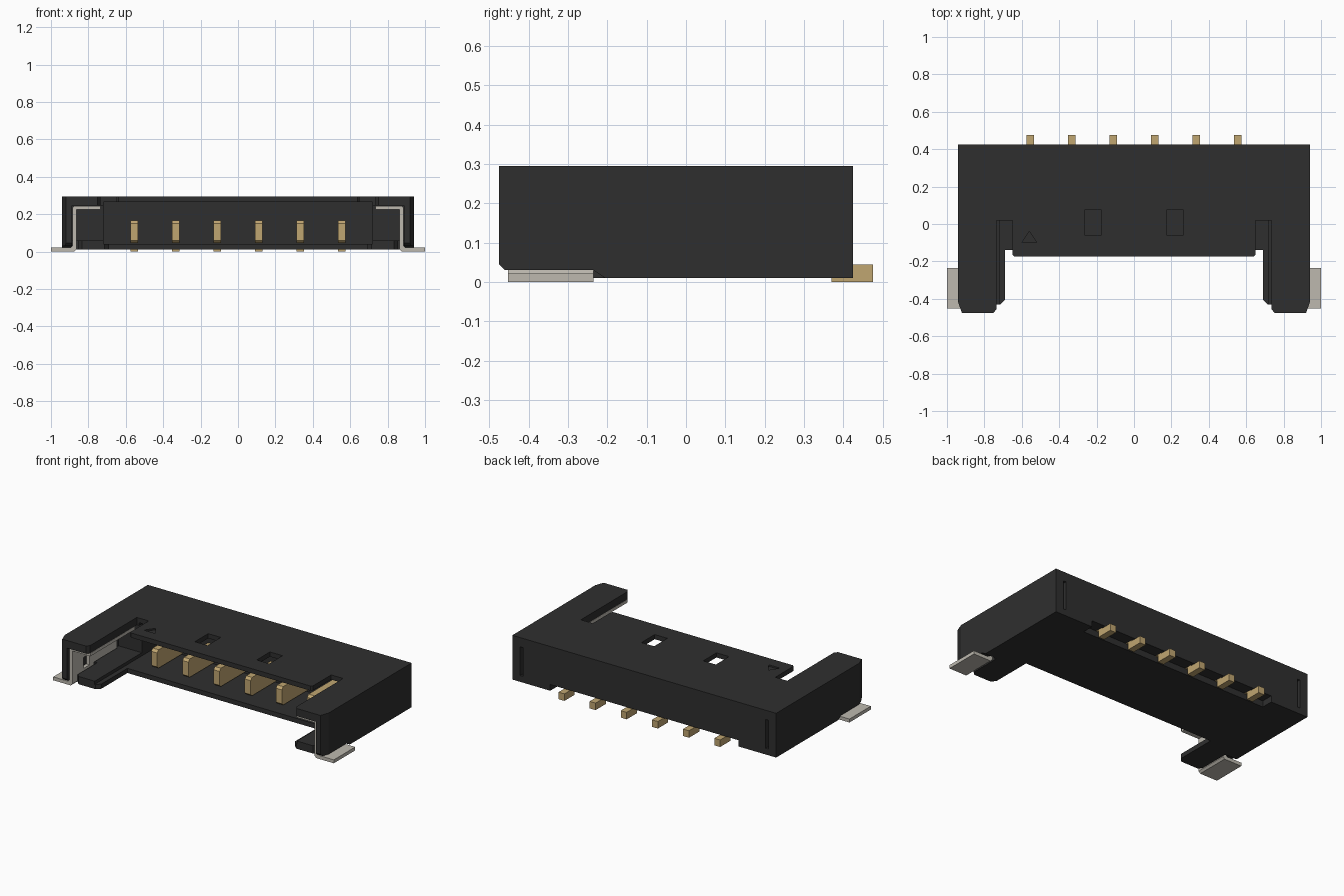
import bpy, bmesh
from mathutils import Vector

if "Cube" in bpy.data.objects:
    bpy.data.objects.remove(bpy.data.objects["Cube"], do_unlink=True)


def material(name, rgb, metallic=0.0):
    m = bpy.data.materials.new(name)
    m.use_nodes = True
    m.diffuse_color = (*rgb, 1)
    bsdf = next(n for n in m.node_tree.nodes if n.type == 'BSDF_PRINCIPLED')
    bsdf.inputs["Base Color"].default_value = (*rgb, 1)
    bsdf.inputs["Roughness"].default_value = 0.6
    return m


BLACK = material("black plastic", (0.028, 0.028, 0.028))
GOLD = material("gold contact", (0.53, 0.38, 0.165))
TIN = material("tin plating", (0.51, 0.485, 0.43))


def prism(name, pts, axis, lo, hi, mat=BLACK):
    """Extrude a 2D outline along an axis: X uses (y,z), Y uses (x,z), Z uses (x,y)."""
    place = {'X': lambda a, b, t: (t, a, b),
             'Y': lambda a, b, t: (a, t, b),
             'Z': lambda a, b, t: (a, b, t)}[axis]
    bm = bmesh.new()
    face = bm.faces.new([bm.verts.new(place(a, b, lo)) for a, b in pts])
    ext = bmesh.ops.extrude_face_region(bm, geom=[face])
    verts = [g for g in ext["geom"] if isinstance(g, bmesh.types.BMVert)]
    bmesh.ops.translate(bm, verts=verts, vec=Vector(place(0, 0, hi - lo)))
    bmesh.ops.recalc_face_normals(bm, faces=bm.faces)
    me = bpy.data.meshes.new(name)
    bm.to_mesh(me)
    bm.free()
    me.materials.append(mat)
    ob = bpy.data.objects.new(name, me)
    bpy.context.collection.objects.link(ob)
    return ob


def rect(x0, x1, y0, y1):
    return [(x0, y0), (x1, y0), (x1, y1), (x0, y1)]


def mirrored(pts):
    return pts + [(-x, y) for x, y in reversed(pts)]


def flip(pts, s):
    return [(s * x, y) for x, y in pts]


def cut(target, cutter):
    """Subtract the cutter from the target and discard it."""
    cutter.hide_render = True
    mod = target.modifiers.new("cut", 'BOOLEAN')
    mod.operation = 'DIFFERENCE'
    mod.solver = 'EXACT'
    mod.object = cutter
    bpy.context.view_layer.objects.active = target
    bpy.ops.object.modifier_apply(modifier=mod.name)
    bpy.data.objects.remove(cutter, do_unlink=True)


# Housing block with chamfered front corners
housing = prism("housing", mirrored([(0.92, -0.475), (0.94, -0.42), (0.94, 0.425)]),
                'Z', 0.01, 0.295)

# Socket cavity and the side channels for the clips
cut(housing, prism("cavity", rect(-0.72, 0.72, -0.6, 0.2), 'Z', 0.04, 0.265))
for s in (1, -1):
    cut(housing, prism("channel", flip(rect(0.69, 0.887, -0.6, 0.05), s), 'Z', 0.06, 0.246))

# Mouth in the roof, leaving two arms and a centre tongue
cut(housing, prism("roof_mouth", mirrored([(0.755, -0.6), (0.755, -0.48), (0.735, -0.455),
                                           (0.735, 0.02), (0.65, 0.02), (0.65, -0.165),
                                           (0.64, -0.175)]), 'Z', 0.15, 0.4))
# Mouth in the floor, leaving two guide prongs
cut(housing, prism("floor_mouth", mirrored([(0.887, -0.6), (0.887, -0.21), (0.855, -0.21),
                                            (0.855, -0.41), (0.835, -0.43), (0.715, -0.43),
                                            (0.69, -0.405), (0.69, -0.14)]), 'Z', -0.1, 0.16))

# Raised lower edge of the side walls, and core slots in the back
for s in (1, -1):
    lo, hi = sorted((s * 0.87, s * 1.1))
    cut(housing, prism("wall_relief", [(-0.6, -0.1), (-0.6, 0.045), (-0.475, 0.045), (-0.46, 0.03),
                                       (-0.235, 0.03), (-0.19, 0.0), (-0.19, -0.1)], 'X', lo, hi))
    cut(housing, prism("back_slot", flip(rect(0.865, 0.885, 0.05, 0.235), s), 'Y', 0.37, 0.5))

# Roof windows, corner marker and the tail notch at the back
for x in (-0.22, 0.22):
    cut(housing, prism("roof_window", rect(x - 0.045, x + 0.045, -0.06, 0.075), 'Z', 0.2, 0.4))
cut(housing, prism("marker", [(-0.6, -0.10), (-0.52, -0.10), (-0.56, -0.04)], 'Z', 0.285, 0.4))
cut(housing, prism("tail_notch", rect(-0.67, 0.67, 0.35, 0.5), 'Z', -0.1, 0.05))

# Six contacts, each a tall blade inside with a solder tail behind
blade = [(-0.06, 0.06), (-0.045, 0.047), (0.37, 0.047), (0.37, 0.0), (0.475, 0.0),
         (0.475, 0.045), (0.40, 0.045), (0.40, 0.165), (-0.045, 0.165), (-0.06, 0.15)]
for i in range(6):
    x = -0.555 + 0.222 * i
    prism(f"contact_{i + 1}", blade, 'X', x - 0.021, x + 0.021, GOLD)

# Bent clips with solder feet
front = [(1.0, 0.0), (1.0, 0.022), (0.895, 0.022), (0.885, 0.032), (0.885, 0.235), (0.875, 0.245),
         (0.735, 0.245), (0.735, 0.225), (0.863, 0.225), (0.863, 0.012), (0.875, 0.0)]
rear = [(0.885, 0.07), (0.885, 0.235), (0.875, 0.245), (0.735, 0.245), (0.735, 0.225),
        (0.863, 0.225), (0.863, 0.07)]
for s, side in ((1, "left"), (-1, "right")):
    clip = prism(f"{side}_clip", flip(front, s), 'Y', -0.453, -0.235, TIN)
    cut(clip, prism("clip_window", flip(rect(0.8, 0.95, -0.34, -0.28), s), 'Z', 0.07, 0.14))
    prism(f"{side}_clip_rear", flip(rear, s), 'Y', -0.235, 0.0, TIN)
